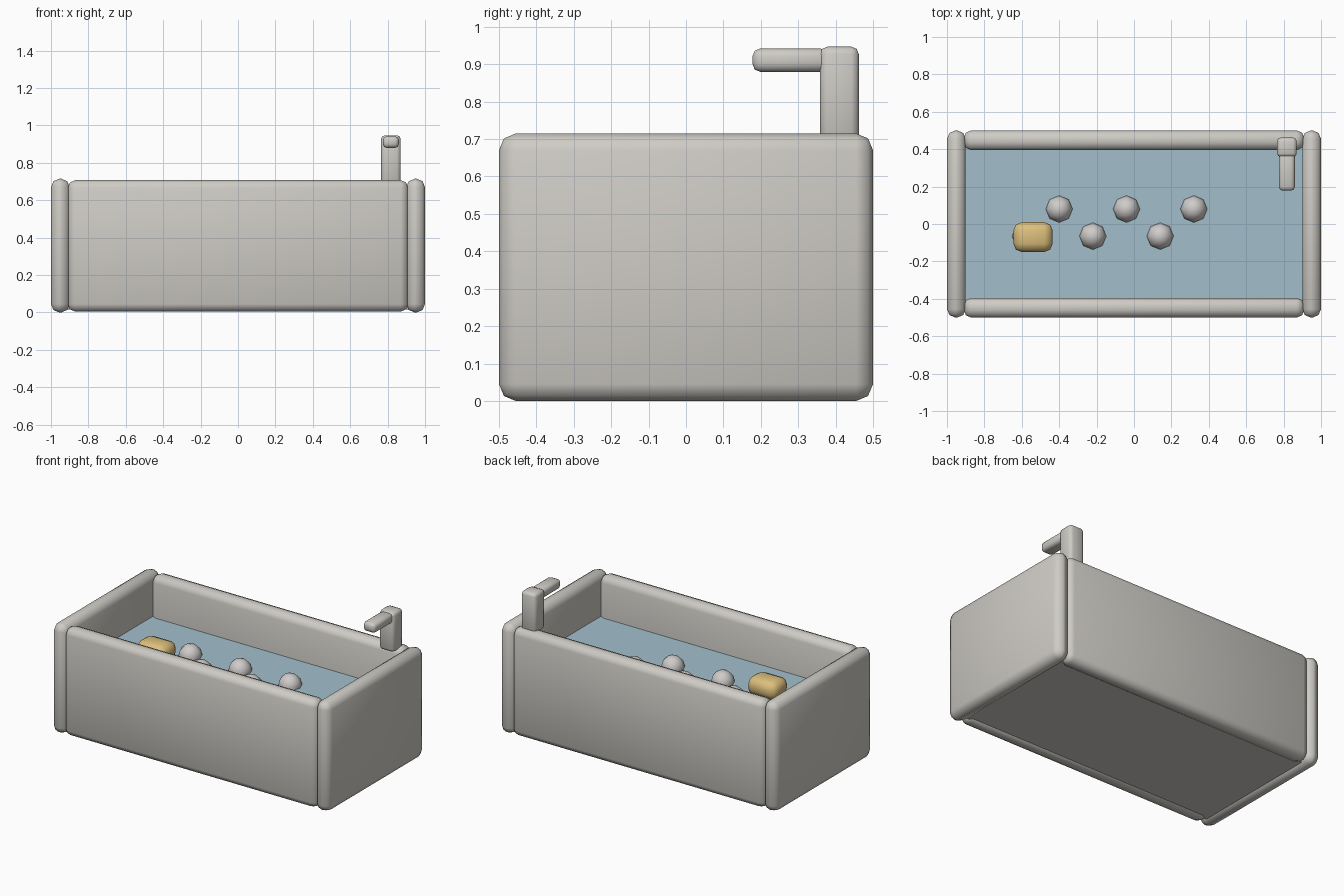
import bpy
from math import radians

if "Cube" in bpy.data.objects:
    bpy.data.objects.remove(bpy.data.objects["Cube"])


def material(name, r, g, b):
    m = bpy.data.materials.new(name)
    m.use_nodes = True
    m.diffuse_color = (r, g, b, 1)
    m.node_tree.nodes["Principled BSDF"].inputs["Base Color"].default_value = (r, g, b, 1)
    return m


ceramic = material("warm grey ceramic", 0.62, 0.60, 0.56)
water = material("pale blue water", 0.36, 0.52, 0.60)
foam = material("grey foam", 0.62, 0.60, 0.59)
yellow = material("yellow soap", 0.72, 0.52, 0.20)


def finish(name, mat):
    ob = bpy.context.object
    ob.name = name
    ob.data.materials.append(mat)
    return ob


def block(name, mat, xs, ys, zs, bevel=0, segments=2):
    """Box between the given limits, with rounded edges."""
    spans = (xs, ys, zs)
    bpy.ops.mesh.primitive_cube_add(size=1, location=[(a + b) / 2 for a, b in spans])
    ob = finish(name, mat)
    ob.scale = [b - a for a, b in spans]
    bpy.ops.object.transform_apply(location=False, rotation=False, scale=True)
    if bevel:
        mod = ob.modifiers.new("rounded edges", "BEVEL")
        mod.width = bevel
        mod.segments = segments
        bpy.ops.object.modifier_apply(modifier=mod.name)
        bpy.ops.object.shade_smooth_by_angle(angle=radians(50))
    return ob


# Tub walls
for side, s in (("left", 1), ("right", -1)):
    block(side + "_end_wall", ceramic, sorted((0.9 * s, s)), (-0.5, 0.5), (0, 0.715), 0.045)
for side, s in (("back", 1), ("front", -1)):
    block(side + "_wall", ceramic, (-0.91, 0.91), sorted((0.395 * s, 0.5 * s)), (0.005, 0.707), 0.04)

# Floor and water
block("tub_floor", ceramic, (-0.93, 0.93), (-0.43, 0.43), (0.015, 0.1))
block("water", water, (-0.92, 0.92), (-0.42, 0.42), (0.40, 0.44))

# Tap
block("tap_post", ceramic, (0.765, 0.87), (0.358, 0.462), (0.69, 0.947), 0.02)
block("tap_spout", ceramic, (0.775, 0.86), (0.178, 0.38), (0.88, 0.942), 0.02)

# Two staggered rows of bubbles
for i in range(6):
    y = 0.08 if i % 2 else -0.065
    bpy.ops.mesh.primitive_uv_sphere_add(segments=8, ring_count=6, radius=0.072,
                                         location=(-0.58 + 0.18 * i, y, 0.445))
    finish(f"bubble_{i + 1}", foam)
    bpy.ops.object.shade_smooth()

# Soap bar
block("soap_bar", yellow, (-0.645, -0.435), (-0.15, 0.01), (0.44, 0.56), 0.045)
